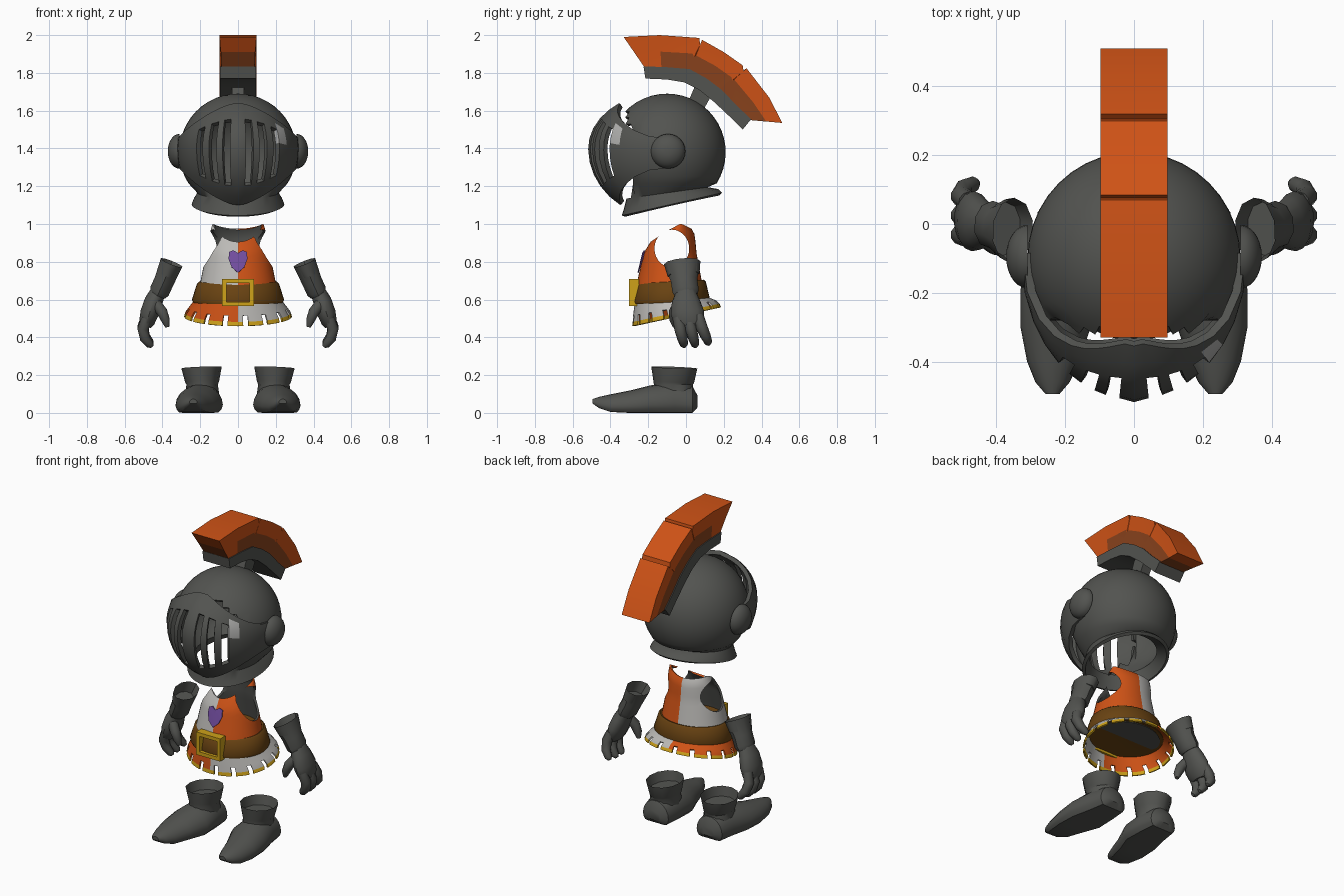
import bpy, bmesh
from math import sin, cos, pi, radians
from mathutils import Vector

cube = bpy.data.objects.get("Cube")
if cube:
    bpy.data.objects.remove(cube)


def material(name, *rgb):
    m = bpy.data.materials.new(name)
    m.use_nodes = True
    m.diffuse_color = (*rgb, 1)
    node = next(n for n in m.node_tree.nodes if n.type == 'BSDF_PRINCIPLED')
    node.inputs["Base Color"].default_value = (*rgb, 1)
    node.inputs["Roughness"].default_value = 0.8
    return m


STEEL = material("dark steel", .085, .087, .08)
SILVER = material("worn silver", .42, .42, .41)
ORANGE = material("orange", .62, .085, .008)
RUST = material("rust brown", .25, .055, .012)
WHITE = material("cloth white", .5, .49, .47)
LEATHER = material("leather brown", .14, .055, .006)
GOLD = material("gold trim", .62, .36, .01)
PURPLE = material("purple", .17, .075, .35)


def build(name, verts, faces, mats, index=None, closed=True, mirror=False,
          thick=0, offset=-1, inner=0, cutter=None, angle=40):
    """Mesh object with optional thickness, mirror and cut, all applied."""
    me = bpy.data.meshes.new(name)
    me.from_pydata([tuple(v) for v in verts], [], faces)
    for m in mats:
        me.materials.append(m)
    if index:
        me.polygons.foreach_set("material_index", index)
    bm = bmesh.new()
    bm.from_mesh(me)
    bmesh.ops.delete(bm, geom=[v for v in bm.verts if not v.link_faces], context='VERTS')
    bmesh.ops.remove_doubles(bm, verts=bm.verts, dist=1e-5)
    if closed:
        bmesh.ops.recalc_face_normals(bm, faces=bm.faces)
    bm.to_mesh(me)
    bm.free()
    ob = bpy.data.objects.new(name, me)
    bpy.context.collection.objects.link(ob)
    if thick:
        s = ob.modifiers.new("thickness", 'SOLIDIFY')
        s.thickness, s.offset, s.material_offset = thick, offset, inner
    if mirror:
        ob.modifiers.new("mirror", 'MIRROR').use_clip = False
    if cutter:
        b = ob.modifiers.new("cut", 'BOOLEAN')
        b.object, b.operation, b.solver = cutter, 'DIFFERENCE', 'EXACT'
    bpy.ops.object.select_all(action='DESELECT')
    ob.select_set(True)
    bpy.context.view_layer.objects.active = ob
    for mod in list(ob.modifiers):
        bpy.ops.object.modifier_apply(modifier=mod.name)
    bpy.ops.object.shade_smooth_by_angle(angle=radians(angle))
    return ob


def grid(rows, loop=True):
    """Vertices plus (row, column, quad) cells joining equal rows of points."""
    n = len(rows[0])
    cells = [(i, j, (i*n + j, i*n + (j+1) % n, (i+1)*n + (j+1) % n, (i+1)*n + j))
             for i in range(len(rows) - 1) for j in range(n if loop else n - 1)]
    return [p for r in rows for p in r], cells


def loft(name, rows, mats, **kw):
    verts, cells = grid(rows)
    n, total = len(rows[0]), len(verts)
    faces = [c[2] for c in cells] + [tuple(range(n)), tuple(range(total - n, total))]
    return build(name, verts, faces, mats, **kw)


def tube_rows(path, n=14):
    """Rings along a path of (x, y, z, y radius, cross radius)."""
    pts = [Vector(p[:3]) for p in path]
    rows = []
    for k, p in enumerate(path):
        t = (pts[min(k+1, len(pts)-1)] - pts[max(k-1, 0)]).normalized()
        side = (Vector((0, 1, 0)) - t * t.y).normalized()
        other = t.cross(side)
        rows.append([pts[k] + side*p[3]*cos(2*pi*i/n) + other*p[4]*sin(2*pi*i/n) for i in range(n)])
    return rows


def hollow_end(ob, thickness, depth, aim):
    """Sink the end caps that face along aim."""
    bm = bmesh.new()
    bm.from_mesh(ob.data)
    caps = [f for f in bm.faces if len(f.verts) > 6 and f.normal.z > aim]
    bmesh.ops.inset_individual(bm, faces=caps, thickness=thickness, depth=-depth)
    bm.to_mesh(ob.data)
    bm.free()


def box(name, x, y, z, mat):
    loft(name, [[(a, b, c) for a, b in ((x[0], y[0]), (x[1], y[0]), (x[1], y[1]), (x[0], y[1]))]
                for c in z], [mat])


def ring(cy, rx, ry, zf, n=40):
    return [(rx*cos(2*pi*k/n), cy + ry*sin(2*pi*k/n), zf(sin(2*pi*k/n))) for k in range(n)]


# Helmet shell: flared rim, neck, round skull, open face
rows = [ring(-.075, .245, .265, lambda s: 1.105 + .06*s),
        ring(-.08, .235, .25, lambda s: 1.13 + .055*s),
        ring(-.1, .215, .215, lambda s: 1.165 + .03*s)]
for k in range(17):
    t = radians(-32 + 122*k/16)
    rows.append(ring(-.1, .31*cos(t), .31*cos(t), lambda s: 1.38 + .31*sin(t)))
verts, cells = grid(rows)
faces = [q for i, j, q in cells
         if i < 2 or not all(verts[v][1] < -.28 and verts[v][2] < 1.6 for v in q)]
verts = [(x, max(y, -.28), z) if 1.18 < z < 1.53 else (x, y, z) for x, y, z in verts]
build("helmet_shell", verts, faces, [STEEL], closed=False, thick=.02)

# Visor: ridged curved plate with vertical slots and a worn patch
half = [7.5, 14.5, 20.5, 28, 35, 42, 52, 63, 76, 92]
columns = [-a for a in reversed(half)] + [0] + half
rows = []
for i in range(11):
    row = []
    for a in map(radians, columns):
        c2 = cos(a)**2
        low, high = -16 - 38*c2, 10 + 43*c2
        t = radians(low + (high - low)*i/10)
        row.append((.328*sin(a)*cos(t), -.1 - .41*cos(a)*cos(t) - (.008 if a == 0 else 0),
                    1.4 + (.3 if t > 0 else .37)*sin(t)))
    rows.append(row)
verts, cells = grid(rows, loop=False)
mid = len(half)
cells = [c for c in cells if not (2 <= c[0] < 8 and (c[1]-mid if c[1] >= mid else mid-1-c[1]) in (1, 3, 5))]
build("visor", verts, [c[2] for c in cells], [STEEL, SILVER],
      [int(c[1] == mid + 6 and 5 < c[0] < 9) for c in cells], closed=False, thick=.025)

# Visor hinges
rows = [[(.31 + .062*sin(t), -.095 + .092*cos(t)*cos(a), 1.385 + .092*cos(t)*sin(a))
         for a in [2*pi*k/24 for k in range(24)]] for t in [pi/2*k/7 for k in range(7)]]
loft("visor_hinge", rows, [STEEL], mirror=True)

# Plume: wedge blocks with splits, darker near the root
stations = [(-.33, 1.99, -.22, 1.83), (-.14, 2.0, -.13, 1.825), (.07, 1.985, 0, 1.82),
            (.075, 1.95, .01, 1.815), (.085, 1.975, .02, 1.81), (.2, 1.91, .11, 1.765),
            (.30, 1.84, .18, 1.715), (.305, 1.81, .185, 1.71), (.32, 1.825, .19, 1.705),
            (.44, 1.67, .27, 1.62), (.51, 1.535, .34, 1.55)]
rows = []
for oy, oz, iy, iz in stations:
    left = [(-w, iy + (oy-iy)*f, iz + (oz-iz)*f) for f, w in ((0, .088), (.5, .091), (1, .098))]
    rows.append(left + [(-x, y, z) for x, y, z in reversed(left)])
verts, cells = grid(rows)
last = len(verts) - 6
faces = [c[2] for c in cells] + [(b, b+1, b+4, b+5) for b in (0, last)] + [(b+1, b+2, b+3, b+4) for b in (0, last)]
index = [int(c[1] in (0, 4, 5) and c[0] > 0) for c in cells] + [1, 1, 0, 0]
build("plume", verts, faces, [ORANGE, RUST], index, angle=15)

# Plume holder and its stem
holder = [(-.225, 1.835, -.215, 1.77), (-.1, 1.83, -.1, 1.765), (.02, 1.82, -.01, 1.75),
          (.11, 1.77, .07, 1.71), (.19, 1.71, .15, 1.645), (.27, 1.625, .235, 1.565), (.345, 1.555, .3, 1.5)]
loft("plume_holder", [[(-.094, a, b), (.094, a, b), (.094, c, d), (-.094, c, d)] for a, b, c, d in holder], [STEEL])
loft("plume_stem", [[(-.032, a, b), (.032, a, b), (.032, c, d), (-.032, c, d)]
                    for a, b, c, d in ((0, 1.62, .09, 1.6), (.06, 1.76, .14, 1.69))], [STEEL])

# Tunic: tapered shell, halves in two colours, arm holes cut through
profile = [(.6, .22, -.275, .105), (.69, .2, -.26, .085), (.85, .168, -.222, .055),
           (.91, .158, -.185, .05), (.96, .147, -.14, .042), (1.01, .132, -.05, 0)]


def section(z):
    for a, b in zip(profile, profile[1:]):
        if z <= b[0]:
            f = (z - a[0])/(b[0] - a[0])
            return [p + (q - p)*f for p, q in zip(a[1:], b[1:])]
    return profile[-1][1:]


def tunic_point(a, f):
    s = sin(a)
    top = 1.0 - (.095 if s < 0 else .025)*s*s
    z = .6 + (top - .6)*f
    rx, front, back = section(z)
    return (rx*cos(a), (front + back)/2 + (back - front)/2*s, z)


rows = [[tunic_point(2*pi*k/40, i/14) for k in range(40)] for i in range(15)]
verts, cells = grid(rows)
index = [int(sum(verts[v][0] for v in c[2]) < 0) for c in cells]
hole = [[(x, -.075 + .092*cos(t), .87 + .1*sin(t)) for t in [2*pi*k/28 for k in range(28)]] for x in (-.5, .5)]
tunic_mats = [ORANGE, WHITE, STEEL, STEEL]
cutter = loft("arm_hole_cutter", hole, tunic_mats, index=[2]*30)
cutter.hide_render = True
build("tunic", verts, [c[2] for c in cells], tunic_mats, index, closed=False,
      thick=.012, inner=2, cutter=cutter)
bpy.data.objects.remove(cutter)

# Heart emblem plate
outline = [(0, .845), (.024, .86), (.046, .852), (.05, .815), (.034, .772), (0, .742)]
outline += [(-x, z) for x, z in reversed(outline[1:-1])]
verts = []
for x, z in [(0, .81)] + outline:
    rx, front, back = section(z)
    verts.append((x, (front + back)/2 - (back - front)/2*(1 - (x/rx)**2)**.5 - .006, z))
build("heart_emblem", verts, [(0, k, k % len(outline) + 1) for k in range(1, len(outline) + 1)],
      [PURPLE], thick=.006, offset=0)

# Belt and buckle frame
belt = [(.2, .17, .59), (.238, .2, .585), (.244, .205, .6), (.217, .185, .685), (.205, .175, .695), (.19, .16, .69)]
loft("belt", [ring(-.08, rx, ry, lambda s: z + .01*s) for rx, ry, z in belt], [LEATHER])
for side, x in (("right", (-.085, -.062)), ("left", (.062, .085))):
    box("buckle_" + side, x, (-.302, -.25), (.565, .71), GOLD)
for side, z in (("bottom", (.565, .588)), ("top", (.687, .71))):
    box("buckle_" + side, (-.085, .085), (-.302, -.25), z, GOLD)

# Skirt: flared cloth cut into tabs, gold hem
levels = [(.285, .235, -.05, .51), (.28, .23, -.052, .53), (.262, .22, -.06, .555), (.225, .19, -.08, .605)]
tilt = [.05, .048, .04, .01]
rows = [ring(cy, rx, ry, lambda s: z + d*s, 64) for (rx, ry, cy, z), d in zip(levels, tilt)]
verts, cells = grid(rows)
cells = [c for c in cells if c[0] == 2 or c[1] % 4 != 1]
index = [2 if c[0] == 0 else int(sum(verts[v][0] for v in c[2]) > 0) for c in cells]
build("skirt", verts, [c[2] for c in cells], [ORANGE, WHITE, GOLD], index, closed=False, thick=.01)

# Dark lining under the skirt
loft("skirt_lining", [ring(-.08, r, r*.85, lambda s: z) for r, z in ((.215, .59), (.19, .625), (.12, .65), (.05, .66))],
     [STEEL])

# Gauntlets: cuff, palm, fingers and thumb
cuff = loft("gauntlet_cuff", tube_rows([(.425, 0, .625, .062, .045), (.415, -.002, .645, .07, .056),
            (.39, -.01, .7, .07, .056), (.352, -.02, .795, .097, .064)], 10), [STEEL], mirror=True)
hollow_end(cuff, .012, .07, .4)
loft("gauntlet_palm", tube_rows([(.42, 0, .65, .05, .04), (.447, 0, .59, .075, .05), (.468, .008, .53, .088, .05),
     (.483, .015, .48, .08, .042), (.488, .015, .455, .06, .028)]), [STEEL], mirror=True)
for name, start, end in (("index_finger", -.04, -.01), ("middle_finger", .015, .05), ("outer_finger", .065, .12)):
    lift = .012 if name == "outer_finger" else 0
    path = [(.482, 0, .5), (.503, .3, .445), (.493, .7, .395), (.466, .95, .362), (.455, 1, .35)]
    radii = (.03, .031, .028, .022, .01)
    loft(name, tube_rows([(x, start + (end - start)*f, z + lift, r, r)
                          for (x, f, z), r in zip(path, radii)], 10), [STEEL], mirror=True)
loft("thumb", tube_rows([(.44, -.035, .585, .03, .03), (.402, -.06, .535, .031, .03),
     (.383, -.062, .49, .026, .024), (.374, -.058, .455, .012, .012)], 10), [STEEL], mirror=True)

# Boots: flat-soled foot and flared hollow ankle
foot = [(.062, .19, .05, .03, .09), (.035, .19, .09, 0, .14), (-.06, .193, .105, 0, .165), (-.19, .205, .125, 0, .145),
        (-.3, .228, .102, 0, .118), (-.4, .235, .076, .005, .098), (-.46, .237, .05, .025, .085), (-.495, .237, .02, .05, .073)]
rows = []
for y, cx, w, zb, zt in foot:
    zm, row = zb + .3*(zt - zb), []
    for t in [2*pi*k/20 for k in range(20)]:
        s = sin(t)
        row.append((cx + w*cos(t), y, zm + ((zt - zm)*s if s > 0 else -(zm - zb)*min(1, 1.6*abs(s)))))
    rows.append(row)
loft("boot_foot", rows, [STEEL], mirror=True)
ankle = loft("boot_ankle", tube_rows([(.19, -.065, .07, .105, .095), (.19, -.067, .15, .103, .083),
             (.19, -.065, .165, .108, .09), (.193, -.062, .24, .122, .107)], 12), [STEEL], mirror=True)
hollow_end(ankle, .014, .06, .5)
